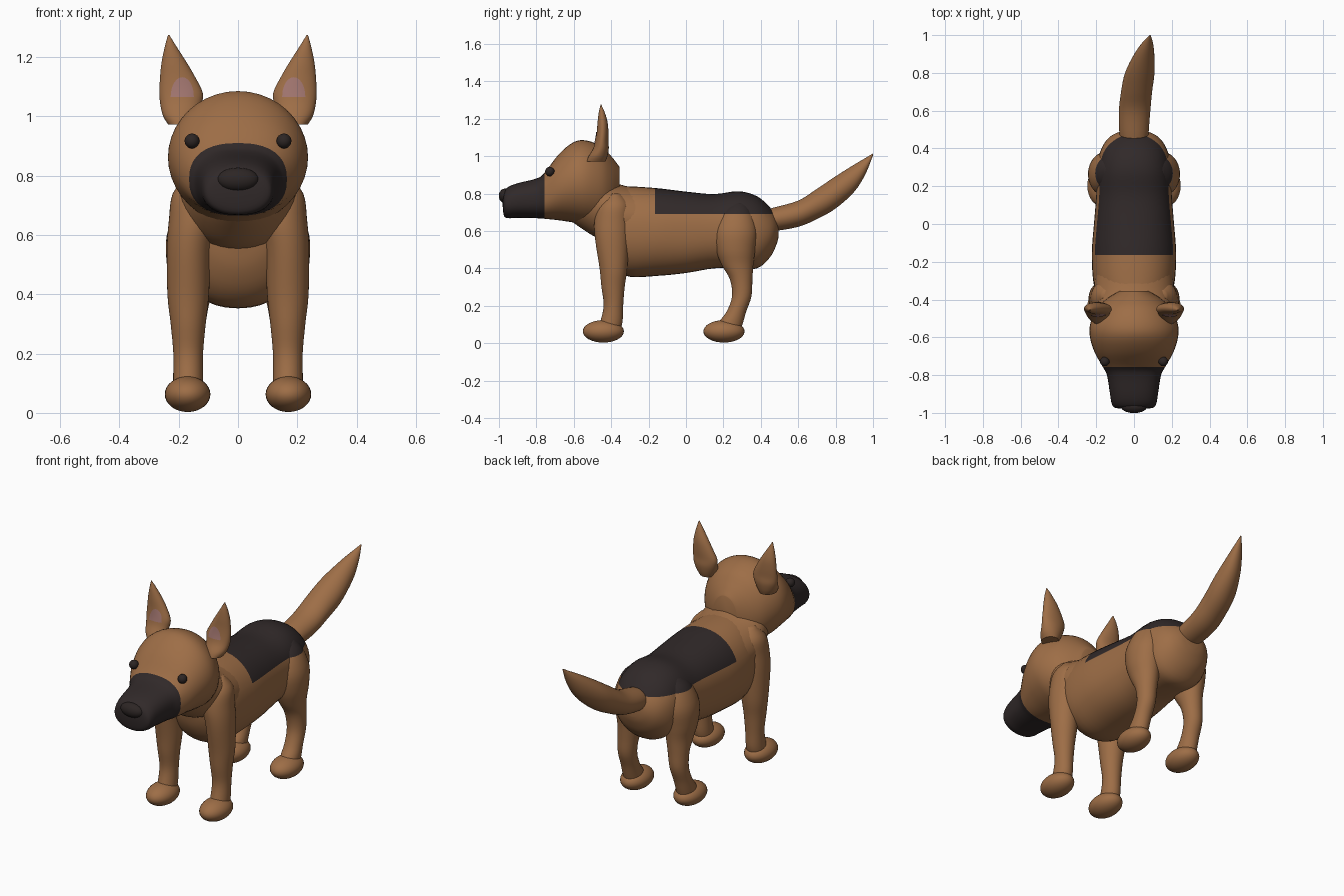
import bpy, bmesh, math
from mathutils import Vector
from mathutils.bvhtree import BVHTree

if "Cube" in bpy.data.objects:
    bpy.data.objects.remove(bpy.data.objects["Cube"])


def material(name, rgb):
    m = bpy.data.materials.new(name)
    m.diffuse_color = (*rgb, 1)
    m.use_nodes = True
    m.node_tree.nodes["Principled BSDF"].inputs["Base Color"].default_value = m.diffuse_color
    return m


TAN = material("tan_fur", (0.34, 0.155, 0.062))
DARK = material("dark_fur", (0.030, 0.022, 0.022))
BLACK = material("nose_black", (0.026, 0.019, 0.018))
PINK = material("inner_ear_pink", (0.36, 0.18, 0.16))


def spline(keys, sub):
    """Catmull-Rom interpolation of key tuples."""
    out = []
    for i in range(len(keys) - 1):
        a, b, c, d = (keys[max(0, min(len(keys) - 1, i + k))] for k in (-1, 0, 1, 2))
        for s in range(sub):
            t = s / sub
            out.append([q + 0.5 * t * (r - p + t * (2*p - 5*q + 4*r - e + t * (3*(q - r) + e - p)))
                        for p, q, r, e in zip(a, b, c, d)])
    return out + [list(keys[-1])]


def loft(keys, axis, sub=4, n=40):
    """Keys are (x, y, z, radius_x, radius_other, exponent); rings are square to axis."""
    bm = bmesh.new()
    rings = []
    for x, y, z, ra, rb, e in spline(keys, sub):
        ring = []
        for k in range(n):
            ang = 2 * math.pi * k / n
            u, v = (math.copysign(abs(w) ** (2 / e), w) for w in (math.cos(ang), math.sin(ang)))
            off = (ra * u, 0, rb * v) if axis == 'y' else (ra * u, rb * v, 0)
            ring.append(bm.verts.new(Vector((x, y, z)) + Vector(off)))
        rings.append(ring)
    for r, s in zip(rings, rings[1:]):
        for k in range(n):
            bm.faces.new((r[k], r[(k + 1) % n], s[(k + 1) % n], s[k]))
    bm.faces.new(rings[0])
    bm.faces.new(rings[-1])
    bmesh.ops.recalc_face_normals(bm, faces=bm.faces)
    return bm


def finish(bm, name, mats, mirror=False):
    me = bpy.data.meshes.new(name)
    bm.to_mesh(me)
    bm.free()
    ob = bpy.data.objects.new(name, me)
    bpy.context.collection.objects.link(ob)
    for m in mats:
        me.materials.append(m)
    bpy.ops.object.select_all(action='DESELECT')
    bpy.context.view_layer.objects.active = ob
    ob.select_set(True)
    bpy.ops.object.shade_smooth_by_angle(angle=math.radians(50))
    if mirror:
        ob.modifiers.new("mirror", 'MIRROR')
    return ob


def along_y(rows):
    """Rows (y, top, bottom, half_width, exponent) to loft keys."""
    return [(0, y, (t + b) / 2, w, (t - b) / 2, e) for y, t, b, w, e in rows]


def along_z(rows):
    """Rows (z, x, y, radius_x, radius_y) to loft keys."""
    return [(x, y, z, rx, ry, 2) for z, x, y, rx, ry in rows]


def saddle(bm):
    """Cut and colour the dark patch on the back."""
    for co, no in (((0, 0, 0.69), (0, 0, 1)), ((0, -0.165, 0), (0, 1, 0))):
        bmesh.ops.bisect_plane(bm, geom=bm.verts[:] + bm.edges[:] + bm.faces[:],
                               plane_co=co, plane_no=no)
    for f in bm.faces:
        c = f.calc_center_median()
        f.material_index = int(c.z > 0.69 and c.y > -0.165)


def ellipsoid(name, loc, radii, mat, mirror=False):
    bm = bmesh.new()
    bmesh.ops.create_uvsphere(bm, u_segments=28, v_segments=16, radius=1)
    for v in bm.verts:
        v.co = Vector(loc) + Vector(a * b for a, b in zip(v.co, radii))
    finish(bm, name, [mat], mirror)


# Torso with the dark saddle
torso = loft(along_y([
    (-.45, .72, .56, .06, 2), (-.43, .79, .48, .13, 2), (-.38, .835, .40, .19, 2.1),
    (-.30, .838, .355, .216, 2.2), (-.15, .828, .36, .223, 2.2), (0, .81, .375, .212, 2.3),
    (.15, .797, .40, .20, 2.3), (.28, .812, .40, .195, 2.3), (.38, .785, .40, .18, 2.2),
    (.45, .725, .46, .14, 2), (.485, .67, .53, .085, 2), (.495, .63, .57, .03, 2)]), 'y')
saddle(torso)
finish(torso, "torso", [TAN, DARK])

# Neck
finish(loft(along_y([
    (-.64, .86, .67, .08, 2), (-.56, .92, .615, .15, 2), (-.48, .93, .565, .185, 2),
    (-.40, .87, .54, .205, 2), (-.33, .842, .50, .212, 2), (-.22, .82, .50, .20, 2)]), 'y'),
    "neck", [TAN])

# Head tapering into the dark muzzle
head = loft(along_y([
    (-.355, .94, .72, .075, 2), (-.365, .955, .70, .095, 2), (-.40, 1.0, .66, .15, 2),
    (-.45, 1.05, .635, .197, 2), (-.53, 1.083, .635, .232, 2), (-.60, 1.075, .645, .233, 2),
    (-.68, 1.01, .657, .208, 2.1), (-.757, .91, .665, .165, 2.4), (-.80, .88, .668, .143, 2.5),
    (-.90, .855, .67, .127, 2.4), (-.95, .835, .668, .118, 2.3), (-.973, .81, .68, .10, 2),
    (-.98, .76, .73, .03, 2)]), 'y')
for f in head.faces:
    f.material_index = int(f.calc_center_median().y < -0.757)
finish(head, "head", [TAN, DARK])

# Nose and eyes
ellipsoid("nose", (0, -.965, .787), (.07, .036, .04), BLACK)
ellipsoid("eyes", (.155, -.728, .917), (.025, .025, .025), BLACK, True)

# Ears
ear = loft(along_z([
    (.972, .19, -.48, .045, .05), (1.0, .192, -.47, .06, .05), (1.04, .192, -.455, .07, .042),
    (1.08, .192, -.45, .073, .035), (1.13, .203, -.446, .06, .031), (1.18, .215, -.446, .043, .027),
    (1.23, .226, -.45, .022, .017), (1.275, .234, -.455, .002, .002)]), 'z')
tree = BVHTree.FromBMesh(ear)
finish(ear, "ears", [TAN], True)

# Inner ears: thin arched patches laid on the front of the ears
patch = bmesh.new()
rows, cols = 6, 20
grid = []
for i in range(cols + 1):
    u = -math.cos(math.pi * i / cols)
    col = []
    for j in range(rows + 1):
        x, z = .188 + .039 * u, 1.066 + .066 * math.sqrt(max(0, 1 - u * u)) * j / rows
        hit = tree.ray_cast(Vector((x, -2, z)), Vector((0, 1, 0)))[0]
        col.append(patch.verts.new((x, hit.y - .003, z)))
    grid.append(col)
for a, b in zip(grid, grid[1:]):
    for j in range(rows):
        patch.faces.new((a[j], b[j], b[j + 1], a[j + 1]))
bmesh.ops.remove_doubles(patch, verts=patch.verts, dist=1e-5)
finish(patch, "inner_ears", [PINK], True)

# Front legs
finish(loft(along_z([
    (.80, .13, -.38, .04, .03), (.74, .14, -.385, .08, .085), (.65, .15, -.395, .083, .095),
    (.55, .165, -.395, .075, .09), (.40, .168, -.388, .07, .074), (.30, .168, -.39, .059, .062),
    (.20, .168, -.388, .05, .052), (.11, .168, -.40, .05, .06), (.05, .168, -.42, .05, .06)]), 'z'),
    "front_legs", [TAN], True)

# Hind legs with bent hocks
hind = loft(along_z([
    (.75, .12, .28, .03, .04), (.70, .13, .27, .07, .085), (.60, .15, .265, .09, .115),
    (.50, .155, .265, .085, .105), (.42, .155, .275, .07, .085), (.34, .16, .295, .057, .06),
    (.25, .165, .298, .05, .052), (.17, .168, .27, .048, .052), (.11, .17, .24, .05, .065),
    (.05, .17, .22, .05, .065)]), 'z')
saddle(hind)
finish(hind, "hind_legs", [TAN, DARK], True)

# Paws
ellipsoid("front_paws", (.17, -.442, .063), (.077, .11, .06), TAN, True)
ellipsoid("hind_paws", (.17, .203, .063), (.077, .11, .06), TAN, True)

# Tail, curving up and to one side
finish(loft(along_y([
    (.42, .71, .61, .06, 2), (.47, .725, .60, .076, 2), (.60, .762, .622, .083, 2),
    (.70, .825, .663, .082, 2), (.80, .892, .72, .078, 2), (.90, .955, .81, .053, 2),
    (.96, .99, .905, .028, 2), (1.0, 1.015, 1.005, .003, 2)]), 'y'), "tail", [TAN])
for v in bpy.data.objects["tail"].data.vertices:
    v.co.x += .085 * max(0, (v.co.y - .5) / .5) ** 2
